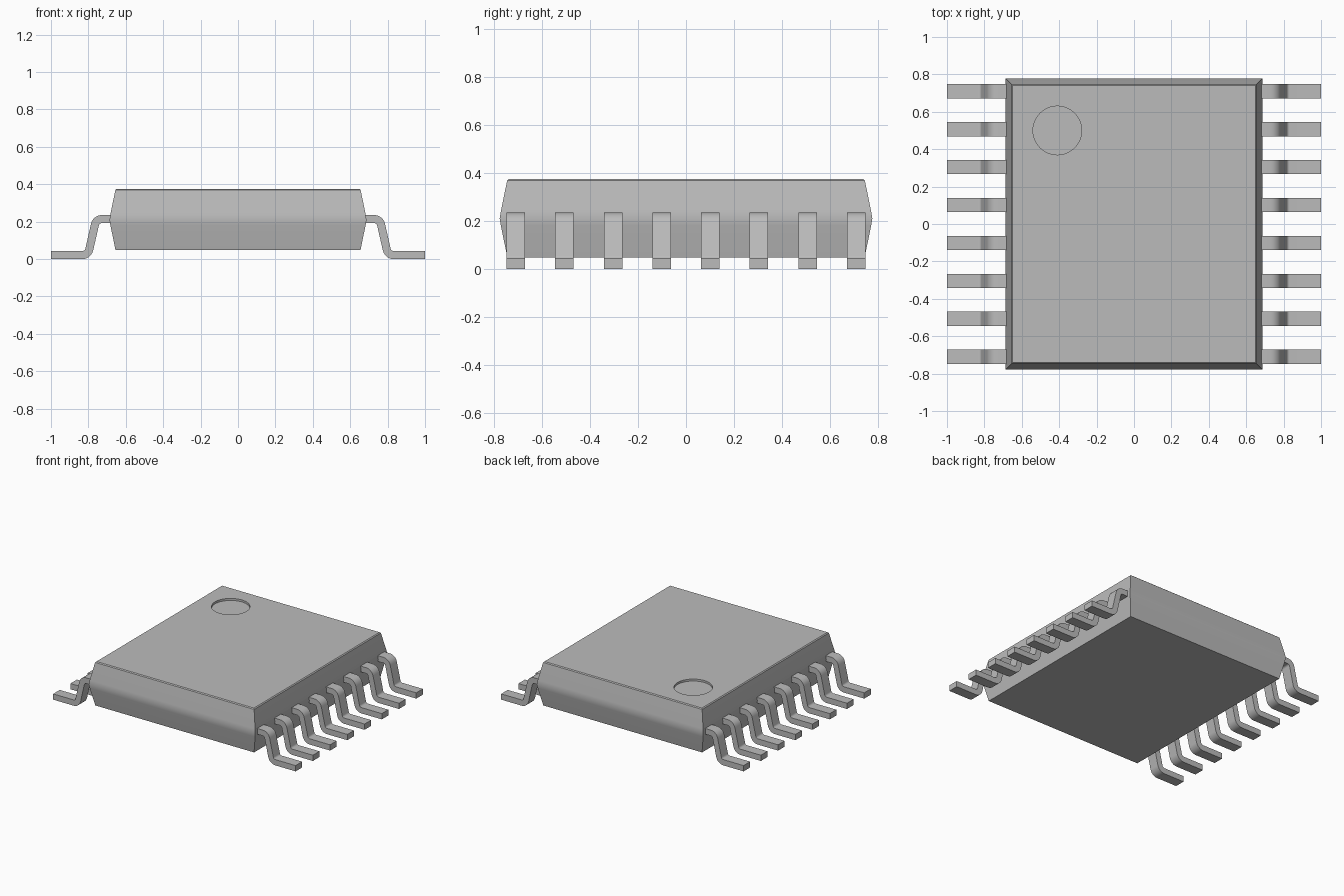
import bpy
import bmesh
import math
from mathutils import Vector

cube = bpy.data.objects.get("Cube")
if cube:
    bpy.data.objects.remove(cube, do_unlink=True)

GREY = (0.5, 0.5, 0.5, 1)
grey = bpy.data.materials.new("plain grey")
grey.use_nodes = True
grey.diffuse_color = GREY
grey.node_tree.nodes["Principled BSDF"].inputs["Base Color"].default_value = GREY


def finish(name, bm):
    """Turn a bmesh into a named object in the scene."""
    bmesh.ops.recalc_face_normals(bm, faces=bm.faces)
    mesh = bpy.data.meshes.new(name)
    bm.to_mesh(mesh)
    bm.free()
    mesh.materials.append(grey)
    obj = bpy.data.objects.new(name, mesh)
    bpy.context.collection.objects.link(obj)
    return obj


def smooth(obj):
    bpy.ops.object.select_all(action="DESELECT")
    bpy.context.view_layer.objects.active = obj
    obj.select_set(True)
    bpy.ops.object.shade_smooth_by_angle(angle=math.radians(30))


def rounded(points, radius, steps=6):
    """Replace the inner corners of a path with arcs."""
    pts = [Vector(p) for p in points]
    out = [pts[0]]
    for a, b, c in zip(pts, pts[1:], pts[2:]):
        u, v = (a - b).normalized(), (c - b).normalized()
        half = u.angle(v) / 2
        reach = radius / math.tan(half)
        centre = b + (u + v).normalized() * radius / math.sin(half)
        start = (b + u * reach - centre).normalized()
        end = (b + v * reach - centre).normalized()
        for i in range(steps + 1):
            out.append(centre + start.slerp(end, i / steps).normalized() * radius)
    return out + [pts[-1]]


# Body: stacked rectangular rings, widest at the mould line
HALF_X, HALF_Y, TOP = 0.687, 0.778, 0.375
RINGS = [(0.048, 0.032), (0.18, 0.005), (0.21, 0), (0.24, 0.005),
         (0.369, 0.031), (TOP, 0.038)]
bm = bmesh.new()
rings = []
for z, inset in RINGS:
    x, y = HALF_X - inset, HALF_Y - inset
    rings.append([bm.verts.new((sx * x, sy * y, z))
                  for sx, sy in ((-1, -1), (1, -1), (1, 1), (-1, 1))])
for low, high in zip(rings, rings[1:]):
    for i in range(4):
        j = (i + 1) % 4
        bm.faces.new((low[i], low[j], high[j], high[i]))
bm.faces.new(rings[0])
bm.faces.new(rings[-1])
body = finish("body", bm)

# Round marker dimple sunk into the top
bm = bmesh.new()
bmesh.ops.create_cone(bm, cap_ends=True, segments=64, radius1=0.13,
                      radius2=0.13, depth=0.1)
cutter = finish("dimple_cutter", bm)
cutter.location = (-0.41, 0.5, TOP - 0.015 + 0.05)
cutter.hide_render = True
cut = body.modifiers.new("dimple", "BOOLEAN")
cut.operation = "DIFFERENCE"
cut.solver = "EXACT"
cut.object = cutter
bpy.context.view_layer.objects.active = body
bpy.ops.object.modifier_apply(modifier=cut.name)
bpy.data.objects.remove(cutter, do_unlink=True)
smooth(body)

# Leads: a bent strip swept along a rounded path, repeated on both sides
THICK, WIDTH, PITCH, COUNT = 0.043, 0.077, 0.203, 8
path = rounded([(0.66, 0, 0.214), (0.758, 0, 0.214),
                (0.802, 0, THICK / 2), (1, 0, THICK / 2)], 0.038)
bm = bmesh.new()
sections = []
for i, p in enumerate(path):
    along = (path[min(i + 1, len(path) - 1)] - path[max(i - 1, 0)]).normalized()
    normal = Vector((-along.z, 0, along.x)) * THICK / 2
    side = Vector((0, WIDTH / 2, 0))
    sections.append([bm.verts.new(p + normal * n + side * s)
                     for n, s in ((1, 1), (1, -1), (-1, -1), (-1, 1))])
for a, b in zip(sections, sections[1:]):
    for i in range(4):
        j = (i + 1) % 4
        bm.faces.new((a[i], a[j], b[j], b[i]))
bm.faces.new(sections[0])
bm.faces.new(sections[-1])
lead = finish("lead", bm)
smooth(lead)

for side, turn in (("left", 0), ("right", math.pi)):
    for n in range(COUNT):
        obj = bpy.data.objects.new(f"{side}_lead_{n + 1}", lead.data)
        obj.location.y = (n - (COUNT - 1) / 2) * PITCH
        obj.rotation_euler.z = turn
        bpy.context.collection.objects.link(obj)
bpy.data.objects.remove(lead, do_unlink=True)
